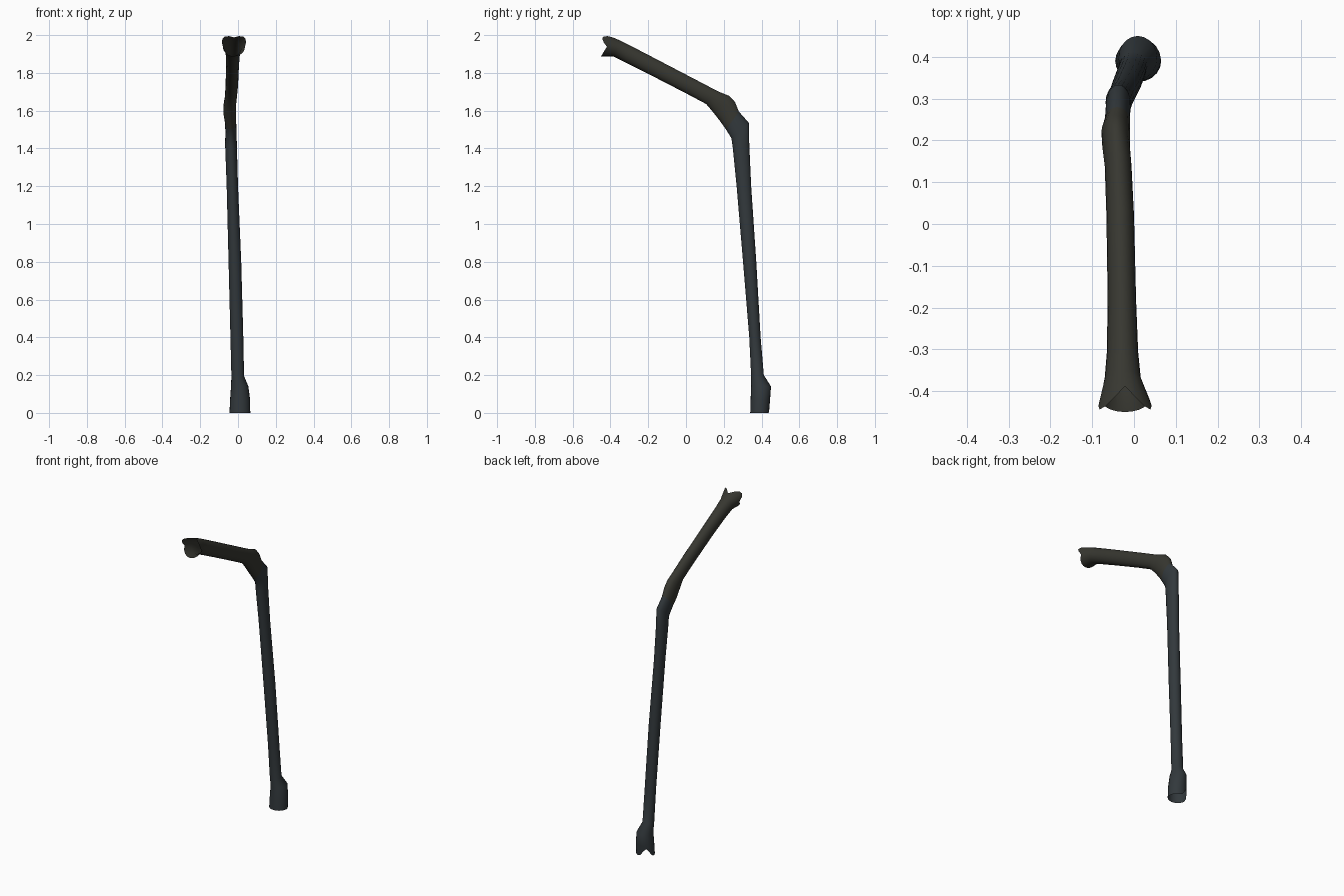
import bpy, bmesh, math
from mathutils import Vector

if "Cube" in bpy.data.objects:
    bpy.data.objects.remove(bpy.data.objects["Cube"])

SIDES = 20

# Rings along the pipe: inner y, z | outer y, z | x min, x max
RINGS = [
    (0.34, 0.00, 0.44, 0.00, -0.045, 0.065),
    (0.342, 0.07, 0.445, 0.07, -0.042, 0.064),
    (0.345, 0.14, 0.45, 0.14, -0.037, 0.055),
    (0.345, 0.19, 0.412, 0.20, -0.035, 0.032),
    (0.335, 0.40, 0.395, 0.40, -0.040, 0.028),
    (0.302, 0.80, 0.372, 0.80, -0.050, 0.017),
    (0.268, 1.20, 0.345, 1.20, -0.060, 0.000),
    (0.247, 1.41, 0.335, 1.42, -0.068, -0.006),
    (0.240, 1.455, 0.333, 1.535, -0.067, -0.008),
    (0.212, 1.50, 0.280, 1.595, -0.070, -0.010),
    (0.180, 1.545, 0.260, 1.645, -0.078, -0.010),
    (0.145, 1.59, 0.230, 1.678, -0.076, -0.010),
    (0.107, 1.635, 0.170, 1.702, -0.070, -0.006),
    (0.000, 1.692, 0.040, 1.770, -0.066, 0.000),
    (-0.200, 1.795, -0.165, 1.877, -0.063, 0.005),
    (-0.325, 1.858, -0.290, 1.942, -0.065, 0.010),
    (-0.385, 1.888, -0.350, 1.972, -0.070, 0.016),
    (-0.450, 1.888, -0.388, 1.988, -0.080, 0.037),
]
ARM_START = 9


def material(name, colour):
    mat = bpy.data.materials.new(name)
    mat.diffuse_color = (*colour, 1)
    mat.use_nodes = True
    mat.node_tree.nodes["Principled BSDF"].inputs["Base Color"].default_value = mat.diffuse_color
    return mat


def ring_point(ring, angle):
    iy, iz, oy, oz, x0, x1 = ring
    centre = Vector(((x0 + x1) / 2, (iy + oy) / 2, (iz + oz) / 2))
    across = Vector(((x1 - x0) / 2, 0, 0))
    through = Vector((0, oy - iy, oz - iz)) / 2
    return centre + across * math.cos(angle) + through * math.sin(angle)


# Bent hollow pipe, open at both ends
bm = bmesh.new()
loops = []
for i, ring in enumerate(RINGS):
    loop = []
    for k in range(SIDES):
        a = math.tau * k / SIDES
        p = ring_point(ring, a)
        # ragged upper mouth: upper corners pulled forward and up
        if i == len(RINGS) - 1:
            horn = max(0, math.sin(2 * a)) if a < math.pi / 2 else max(0, -math.sin(2 * a))
            if a <= math.pi:
                p.y -= 0.045 * horn
                p.z += 0.015 * horn
                p.x += 0.014 * horn * (1 if math.cos(a) > 0 else -1)
            p.y = max(p.y, -0.452)
        # notch in the back left of the foot
        if i == 0:
            p.z += 0.05 * max(0, math.cos(a - 2.2)) ** 8
        loop.append(bm.verts.new(p))
    loops.append(loop)

for i in range(len(loops) - 1):
    for k in range(SIDES):
        n = (k + 1) % SIDES
        face = bm.faces.new((loops[i][k], loops[i][n], loops[i + 1][n], loops[i + 1][k]))
        face.material_index = 1 if i >= ARM_START else 0
bmesh.ops.recalc_face_normals(bm, faces=bm.faces)

mesh = bpy.data.meshes.new("bent_pipe")
bm.to_mesh(mesh)
bm.free()
mesh.materials.append(material("slate", (0.032, 0.04, 0.045)))
mesh.materials.append(material("olive_grey", (0.038, 0.038, 0.03)))
pipe = bpy.data.objects.new("bent_pipe", mesh)
bpy.context.collection.objects.link(pipe)
bpy.context.view_layer.objects.active = pipe
pipe.select_set(True)
bpy.ops.object.shade_smooth_by_angle(angle=math.radians(50))
